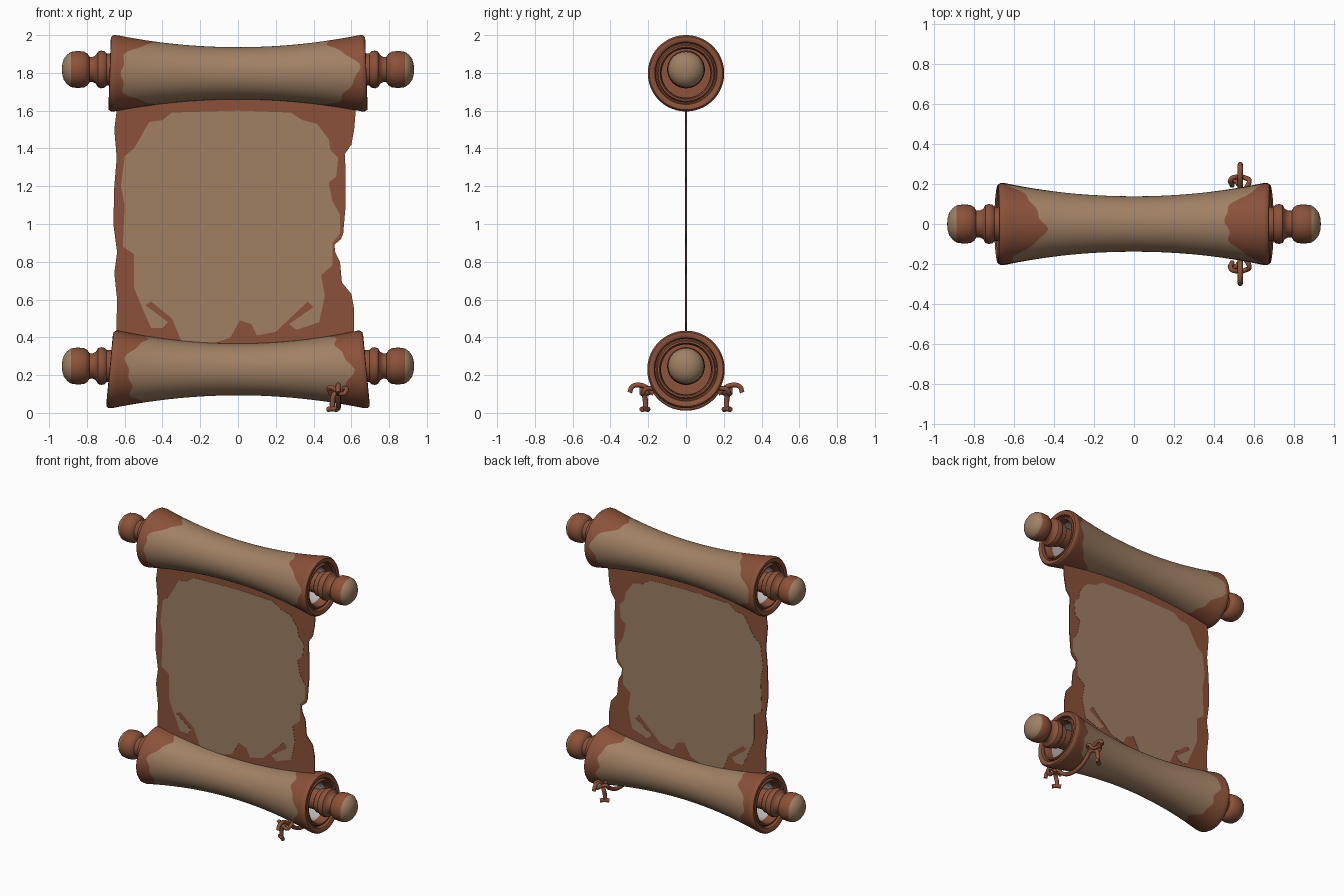
import bpy, bmesh, math

cube = bpy.data.objects.get("Cube")
if cube:
    bpy.data.objects.remove(cube, do_unlink=True)


def material(name, rgb):
    m = bpy.data.materials.new(name)
    m.use_nodes = True
    color = (*rgb, 1)
    m.diffuse_color = color
    m.node_tree.nodes["Principled BSDF"].inputs["Base Color"].default_value = color
    return m


TAN = material("parchment tan", (.35, .215, .127))
BROWN = material("burnt brown", (.255, .083, .042))
PALE = material("pale grey", (.5, .46, .45))
PALETTE = [TAN, BROWN, PALE]


def finish(name, bm, mats):
    mesh = bpy.data.meshes.new(name)
    bmesh.ops.remove_doubles(bm, verts=bm.verts, dist=.0001)
    bmesh.ops.recalc_face_normals(bm, faces=bm.faces)
    bm.to_mesh(mesh)
    bm.free()
    for m in mats:
        mesh.materials.append(m)
    obj = bpy.data.objects.new(name, mesh)
    bpy.context.collection.objects.link(obj)
    return obj


def smooth(obj, degrees=40):
    bpy.ops.object.select_all(action='DESELECT')
    obj.select_set(True)
    bpy.context.view_layer.objects.active = obj
    bpy.ops.object.shade_smooth_by_angle(angle=math.radians(degrees))


def lathe(name, profile, bands, z, segments, shear=0):
    """Spin profile(angle) -> [(x, radius)] about the x axis; bands hold material indices."""
    bm = bmesh.new()
    columns = []
    for i in range(segments):
        a = math.tau * i / segments
        columns.append([bm.verts.new((x * (1 - shear * r * math.cos(a)),
                                      r * math.sin(a), z + r * math.cos(a)))
                        for x, r in profile(a)])
    for i, col in enumerate(columns):
        nxt = columns[(i + 1) % segments]
        for j, band in enumerate(bands):
            f = bm.faces.new((col[j], nxt[j], nxt[j + 1], col[j + 1]))
            f.material_index = band
    obj = finish(name, bm, PALETTE)
    smooth(obj)
    return obj


# Rolled paper: flared tube, rolled lips, hollow ends, wavy burnt borders
LIP = [(.665, .0), (.678, -.009), (.68, -.024), (.672, -.037), (.65, -.042),
       (.65, -.048), (.668, -.055), (.668, -.064), (.655, -.07), (.61, -.073),
       (.5, -.073)]
LIP_BANDS = [1] * 10 + [2, 1]
EDGE_STEPS, MID_STEPS = 5, 18


def roll(name, z, middle, end, shear, phase, spread):
    def radius(x):
        return middle + (end - middle) * (x / .65) ** 2

    def border(a, p):
        return (.54 - spread * math.cos(2 * a) + .018 * math.sin(5 * a + p)
                + .009 * math.sin(11 * a + 2 * p))

    def profile(a):
        left, right = -border(a, phase), border(a, phase + 2)
        stops = [(-.65, left, EDGE_STEPS), (left, right, MID_STEPS),
                 (right, .65, EDGE_STEPS)]
        outer = [s + (e - s) * k / n for s, e, n in stops for k in range(n)] + [.65]
        lip = [(x, end + d) for x, d in LIP] + [(.5, 0)]
        return ([(-x, r) for x, r in reversed(lip)]
                + [(x, radius(x)) for x in outer] + lip)

    edge = [1] * EDGE_STEPS
    bands = LIP_BANDS[::-1] + edge + [0] * MID_STEPS + edge + LIP_BANDS
    lathe(name, profile, bands, z, 128, shear)


roll("upper_roll", 1.798, .138, .202, .05, 0, .09)
roll("lower_roll", .23, .137, .205, .14, 1.3, .05)

# Turned rod ends with a pale cap on each tip
KNOB = [(.49, 0), (.49, .07), (.655, .07), (.665, .084), (.695, .084), (.705, .096),
        (.725, .1), (.742, .094), (.752, .076), (.77, .066), (.787, .068),
        (.797, .084), (.815, .095), (.85, .098), (.885, .093), (.905, .078),
        (.922, .056), (.93, .03), (.932, 0)]
KNOB_BANDS = [0 if x > .88 else 1 for x, r in KNOB[:-1]]
for level, z in (("upper", 1.818), ("lower", .248)):
    for side, s in (("left", 1), ("right", -1)):
        lathe(f"{level}_{side}_knob", lambda a: [(s * x, r) for x, r in KNOB],
              KNOB_BANDS, z, 40)


# Hanging sheet and its unburnt centre, both thin slabs
def slab(name, outline, thickness, mat):
    bm = bmesh.new()
    face = bm.faces.new([bm.verts.new((x, -thickness / 2, z)) for x, z in outline])
    out = bmesh.ops.extrude_face_region(bm, geom=[face])["geom"]
    moved = [v for v in out if isinstance(v, bmesh.types.BMVert)]
    bmesh.ops.translate(bm, verts=moved, vec=(0, thickness, 0))
    bmesh.ops.triangulate(bm, faces=[f for f in bm.faces if len(f.verts) > 4])
    return finish(name, bm, [mat])


SHEET = [(-.64, 1.62), (-.3, 1.66), (0, 1.68), (.3, 1.66), (.625, 1.62),
         (.615, 1.5), (.6, 1.42), (.565, 1.37), (.57, 1.28), (.57, 1.1), (.557, .95),
         (.545, .92), (.51, .89), (.515, .85), (.54, .8), (.55, .69), (.6, .63),
         (.615, .55), (.615, .41), (.3, .36), (0, .33), (-.3, .36), (-.645, .41),
         (-.64, .6), (-.655, .74), (-.64, .85), (-.66, 1), (-.655, 1.2),
         (-.642, 1.35), (-.655, 1.5)]
CENTRE = [(-.47, 1.54), (-.4, 1.55), (-.35, 1.59), (0, 1.6), (.28, 1.59), (.34, 1.55),
          (.42, 1.53), (.48, 1.45), (.49, 1.39), (.53, 1.35), (.52, 1.25), (.48, 1.22),
          (.5, 1.12), (.54, 1.05), (.54, .95), (.5, .9), (.5, .78), (.44, .73),
          (.46, .62), (.43, .48), (.31, .44), (.27, .47), (.4, .56), (.37, .59),
          (.2, .43), (.1, .41), (.07, .47), (.01, .49), (-.04, .4), (-.15, .36),
          (-.3, .38), (-.35, .5), (-.46, .59), (-.49, .57), (-.37, .48), (-.4, .45),
          (-.46, .45), (-.5, .54), (-.55, .66), (-.55, .84), (-.61, .88), (-.6, 1.1),
          (-.62, 1.2), (-.6, 1.36), (-.55, 1.4)]
slab("sheet", SHEET, .006, BROWN)
slab("sheet_centre", CENTRE, .0095, TAN)


# Cord under the lower roll, with a curl, a hanging tail and a knot on each side
def cord(name, points, thickness):
    curve = bpy.data.curves.new(name, 'CURVE')
    curve.dimensions = '3D'
    curve.bevel_depth = thickness
    curve.bevel_resolution = 3
    curve.resolution_u = 8
    curve.use_fill_caps = True
    spline = curve.splines.new('BEZIER')
    spline.bezier_points.add(len(points) - 1)
    for bp, p in zip(spline.bezier_points, points):
        bp.co = p
        bp.handle_left_type = bp.handle_right_type = 'AUTO'
    curve.materials.append(BROWN)
    bpy.context.collection.objects.link(bpy.data.objects.new(name, curve))


arc = [math.radians(d) for d in range(-60, 61, 15)]
cord("cord_band", [(.53, .197 * math.sin(a), .222 - .197 * math.cos(a)) for a in arc], .014)
for side, s in (("front", -1), ("back", 1)):
    def strand(part, points, thickness):
        cord(f"{side}_cord_{part}", [(x, s * y, z) for x, y, z in points], thickness)

    strand("curl", [(.53, .17, .1), (.53, .21, .135), (.53, .25, .148),
                    (.53, .285, .138), (.53, .298, .108)], .013)
    strand("tail", [(.53, .19, .11), (.51, .215, .1), (.5, .215, .06),
                    (.5, .215, .022)], .014)
    strand("foot", [(.475, .2, .018), (.5, .217, .022), (.525, .235, .018)], .014)
    strand("loop", [(.49, .19, .1), (.485, .225, .135), (.52, .235, .12),
                    (.555, .23, .1), (.575, .215, .125), (.56, .18, .13)], .012)
